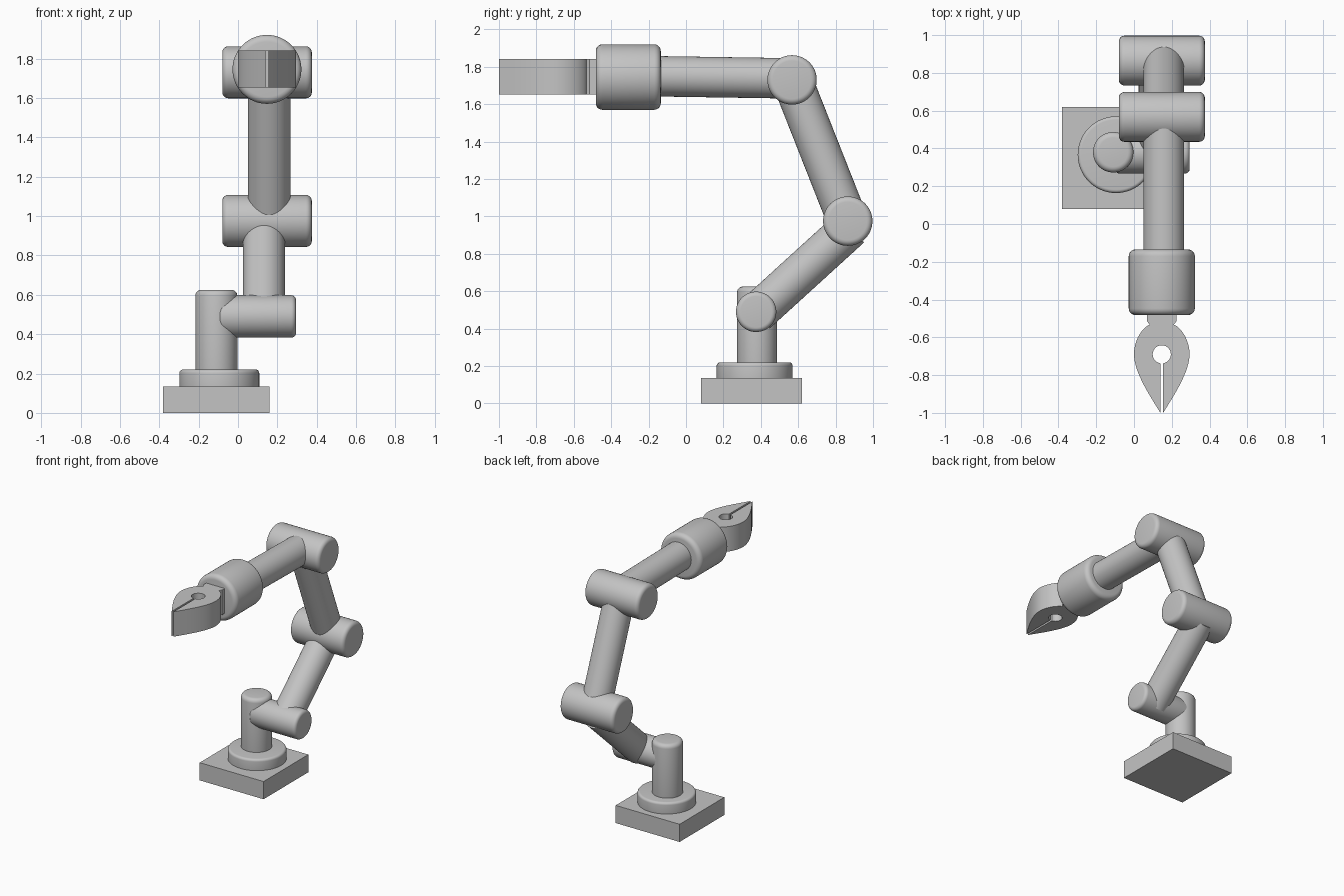
import bpy, bmesh, math
from mathutils import Vector
from mathutils.geometry import interpolate_bezier

if "Cube" in bpy.data.objects:
    bpy.data.objects.remove(bpy.data.objects["Cube"], do_unlink=True)

grey = bpy.data.materials.new("plain grey")
grey.use_nodes = True
colour = (0.55, 0.55, 0.55, 1)
grey.diffuse_color = colour
grey.node_tree.nodes["Principled BSDF"].inputs["Base Color"].default_value = colour


def finish(bm, name):
    """Turn a bmesh into a named, angle-smoothed grey object."""
    bmesh.ops.recalc_face_normals(bm, faces=bm.faces)
    mesh = bpy.data.meshes.new(name)
    bm.to_mesh(mesh)
    bm.free()
    mesh.materials.append(grey)
    obj = bpy.data.objects.new(name, mesh)
    bpy.context.collection.objects.link(obj)
    bpy.ops.object.select_all(action='DESELECT')
    obj.select_set(True)
    bpy.context.view_layer.objects.active = obj
    bpy.ops.object.shade_smooth_by_angle(angle=math.radians(35))
    return obj


def rod(name, start, end, radius, rounding=0.0):
    """Cylinder between two points, with optionally rounded rims."""
    start, end = Vector(start), Vector(end)
    axis = end - start
    bm = bmesh.new()
    bmesh.ops.create_cone(bm, cap_ends=True, segments=64, radius1=radius,
                          radius2=radius, depth=axis.length)
    if rounding:
        rims = [e for e in bm.edges
                if abs(e.verts[0].co.z - e.verts[1].co.z) < 1e-5]
        bmesh.ops.bevel(bm, geom=rims, offset=rounding, segments=5,
                        profile=0.5, affect='EDGES')
    obj = finish(bm, name)
    obj.rotation_mode = 'QUATERNION'
    obj.rotation_quaternion = axis.to_track_quat('Z', 'Y')
    obj.location = (start + end) / 2
    return obj


# Base: square plinth, turntable and post
bm = bmesh.new()
bmesh.ops.create_cube(bm, size=1)
plinth = finish(bm, "base_plinth")
plinth.scale = (0.54, 0.54, 0.135)
plinth.location = (-0.11, 0.35, 0.0675)
rod("turntable", (-0.095, 0.367, 0.1), (-0.095, 0.367, 0.22), 0.203, 0.018)
rod("post", (-0.11, 0.38, 0.15), (-0.11, 0.38, 0.625), 0.107, 0.03)

# Joints: rounded drums lying across the arm
rod("shoulder_joint", (-0.1, 0.375, 0.49), (0.295, 0.375, 0.49), 0.108, 0.025)
rod("elbow_joint", (-0.08, 0.865, 0.975), (0.375, 0.865, 0.975), 0.132, 0.03)
rod("upper_joint", (-0.08, 0.567, 1.73), (0.375, 0.567, 1.73), 0.132, 0.03)

# Arm segments between the joints
rod("lower_arm", (0.132, 0.375, 0.48), (0.132, 0.88, 0.94), 0.107)
rod("upper_arm", (0.158, 0.865, 0.975), (0.158, 0.567, 1.73), 0.108)
rod("forearm", (0.158, 0.567, 1.738), (0.158, -0.2, 1.75), 0.108)
rod("wrist", (0.147, -0.135, 1.745), (0.147, -0.482, 1.745), 0.175, 0.035)

# Gripper: teardrop claw with a round eye and a slot running to the tip
slot, eye, eye_y = 0.007, 0.048, -0.69
half = [(0.078, -0.46), (0.078, -0.515), (0.064, -0.533)]
for knots in ([(0.075, -0.538), (0.12, -0.57), (0.147, -0.63), (0.147, eye_y)],
              [(0.147, eye_y), (0.147, -0.78), (0.07, -0.9), (slot, -1.0)]):
    points = interpolate_bezier(*[Vector((u, y, 0)) for u, y in knots], 17)
    half += [(p.x, p.y) for p in points[1 if len(half) > 3 else 0:]]
first = math.asin(slot / eye)
for i in range(17):
    a = first + (math.pi - first) * i / 16
    half.append((eye * math.sin(a), eye_y - eye * math.cos(a)))
outline = half + [(-u, y) for u, y in reversed(half[:-1])]
bm = bmesh.new()
face = bm.faces.new([bm.verts.new((0.147 + u, y, 1.652)) for u, y in outline])
top = bmesh.ops.extrude_face_region(bm, geom=[face])["geom"]
bmesh.ops.translate(bm, vec=(0, 0, 0.19),
                    verts=[v for v in top if isinstance(v, bmesh.types.BMVert)])
finish(bm, "gripper")
